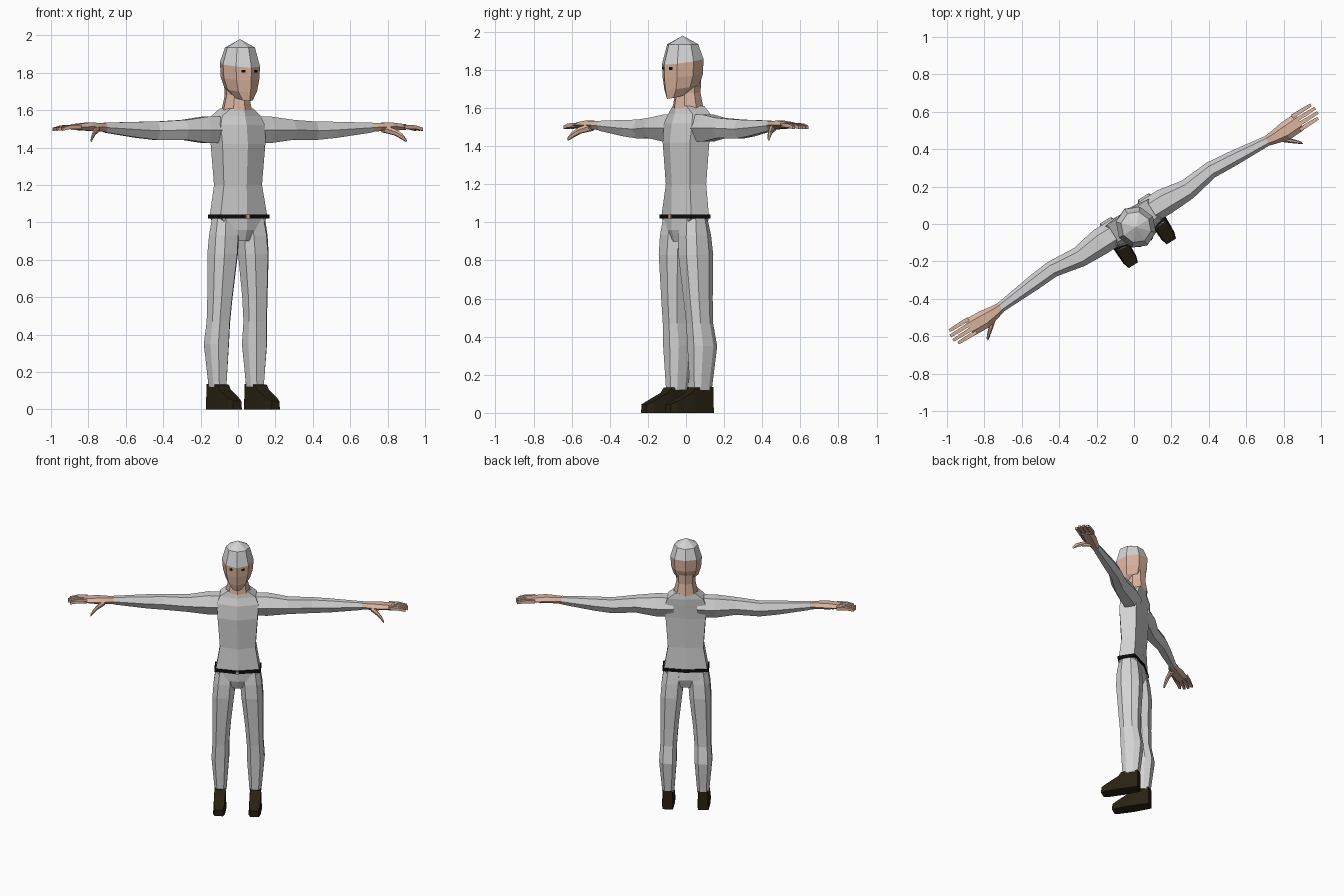
import bpy, bmesh, math
from mathutils import Matrix, Vector

cube = bpy.data.objects.get("Cube")
if cube:
    bpy.data.objects.remove(cube, do_unlink=True)

TURN = Matrix.Rotation(math.radians(32), 4, 'Z')


def material(name, r, g, b):
    m = bpy.data.materials.new(name)
    m.use_nodes = True
    m.diffuse_color = (r, g, b, 1)
    node = m.node_tree.nodes["Principled BSDF"]
    node.inputs["Base Color"].default_value = (r, g, b, 1)
    node.inputs["Roughness"].default_value = 0.9
    return m


cloth = material("pale_grey", .66, .66, .66)
skin = material("skin", .7, .45, .34)
leather = material("dark_brown", .022, .016, .006)
black = material("black", .004, .004, .004)


def loft(name, rings, mat):
    """Skin a closed body through equal-sized rings of points."""
    bm = bmesh.new()
    loops = [[bm.verts.new(p) for p in ring] for ring in rings]
    n = len(loops[0])
    for a, b in zip(loops, loops[1:]):
        for i in range(n):
            j = (i + 1) % n
            bm.faces.new((a[i], a[j], b[j], b[i]))
    bm.faces.new(loops[0])
    bm.faces.new(loops[-1])
    bmesh.ops.remove_doubles(bm, verts=bm.verts, dist=1e-5)
    bmesh.ops.recalc_face_normals(bm, faces=bm.faces)
    bm.transform(TURN)
    mesh = bpy.data.meshes.new(name)
    bm.to_mesh(mesh)
    bm.free()
    mesh.materials.append(mat)
    obj = bpy.data.objects.new(name, mesh)
    bpy.context.collection.objects.link(obj)
    return obj


def box(name, lo, hi, mat):
    return loft(name, [[(lo[0], lo[1], z), (hi[0], lo[1], z),
                        (hi[0], hi[1], z), (lo[0], hi[1], z)]
                       for z in (lo[2], hi[2])], mat)


def trunk(z, hw, fc, fm, bc, bm_):
    """Six-sided body section with a crease down front and back."""
    return [(0, fm, z), (hw, fc, z), (hw, bc, z),
            (0, bm_, z), (-hw, bc, z), (-hw, fc, z)]


def round8(z, cx, cy, hw, hd, tilt=0):
    """Eight-sided section with a point facing forward."""
    pts = []
    for i in range(8):
        a = i * math.pi / 4
        y = -hd * math.cos(a)
        pts.append((cx + hw * math.sin(a), cy + y, z + tilt * y))
    return pts


def limb8(z, cx, cy, hw, hd):
    """Eight-sided section with flat front, back and sides."""
    a, b = hw * .55, hd * .45
    return [(cx + x, cy + y, z) for x, y in
            ((-a, -hd), (a, -hd), (hw, -b), (hw, b),
             (a, hd), (-a, hd), (-hw, b), (-hw, -b))]


def arm6(x, cy, cz, hy, hz):
    """Six-sided section across an arm, ridged at front and back."""
    return [(x, cy + hy * u, cz + hz * v) for u, v in
            ((-1, 0), (-.5, 1), (.5, 1), (1, 0), (.5, -1), (-.5, -1))]


def rect(x, cy, cz, hy, hz):
    return [(x, cy + hy * u, cz + hz * v)
            for u, v in ((-1, -1), (1, -1), (1, 1), (-1, 1))]


def both(name, rings, mat):
    """Make the left part and its mirrored right twin."""
    loft("left_" + name, rings, mat)
    loft("right_" + name, [[(-p[0], p[1], p[2]) for p in r] for r in rings], mat)


# Shirt and hips
hip = (.148, -.06, -.09, .05, .07)
loft("shirt", [trunk(1.03, *hip),
               trunk(1.2, .12, -.05, -.088, .05, .062),
               trunk(1.42, .135, -.06, -.1, .06, .07),
               trunk(1.52, .14, -.05, -.088, .07, .08),
               trunk(1.57, .12, -.035, -.07, .075, .085),
               trunk(1.61, .07, -.04, -.065, .07, .09)], cloth)
loft("pelvis", [trunk(1.03, *hip),
                trunk(.96, .09, -.07, -.09, .07, .07),
                trunk(.9, .03, -.06, -.07, .05, .05)], cloth)

# Belt and buckle
loft("belt", [[(x * 1.06, y * 1.08, z) for x, y, _ in trunk(0, *hip)]
              for z in (1.02, 1.042)], black)
box("buckle", (-.012, -.104, 1.021), (.012, -.096, 1.041), skin)

# Trouser legs
both("trouser_leg", [limb8(1.03, .08, -.005, .068, .062),
                     limb8(.93, .09, -.003, .073, .077),
                     limb8(.83, .097, 0, .073, .083),
                     limb8(.6, .11, .006, .06, .07),
                     limb8(.47, .116, .012, .056, .064),
                     limb8(.35, .12, .026, .059, .072),
                     limb8(.12, .118, .018, .04, .054)], cloth)

# Boots
both("boot", [[(.12 - w, y, 0), (.12 + w, y, 0),
               (.12 + w * .85, y, h), (.12 - w * .85, y, h)]
              for y, w, h in ((.075, .036, .135), (-.04, .044, .132),
                              (-.06, .044, .105), (-.15, .04, .06),
                              (-.185, .029, .045))], leather)

# Sleeves
both("sleeve", [arm6(.08, .015, 1.495, .07, .07),
                arm6(.2, .015, 1.495, .072, .07),
                arm6(.34, .005, 1.495, .056, .053),
                arm6(.5, .027, 1.49, .045, .049),
                arm6(.62, .018, 1.495, .042, .043),
                arm6(.84, 0, 1.507, .028, .026)], cloth)

# Hands: palm, four fingers and a thumb
both("palm", [arm6(.83, 0, 1.507, .026, .024),
              arm6(.88, -.005, 1.51, .036, .022),
              arm6(.95, -.008, 1.512, .05, .022),
              arm6(1.04, -.004, 1.51, .05, .015)], skin)
for i, tip in enumerate((1.135, 1.15, 1.15, 1.14)):
    y = -.042 + .027 * i
    both("finger_%d" % (i + 1), [rect(1.02, y, 1.511, .011, .011),
                                 rect(1.09, y, 1.509, .01, .01),
                                 rect(tip, y, 1.498, .008, .008)], skin)
both("thumb", [arm6(.9, -.02, 1.502, .025, .02),
               arm6(.945, -.065, 1.483, .016, .016),
               arm6(.975, -.092, 1.46, .012, .014),
               arm6(.993, -.108, 1.438, .007, .008)], skin)

# Head, neck and cap of hair
brow = round8(1.845, 0, -.02, .107, .115, .15)
loft("hair", [round8(1.98, 0, -.02, 0, 0),
              round8(1.935, 0, -.02, .08, .086),
              brow], cloth)
loft("face", [brow,
              round8(1.77, 0, -.02, .101, .113, .1),
              round8(1.71, 0, -.027, .083, .1, .15),
              round8(1.665, 0, -.05, .045, .068, .25)], skin)
loft("neck", [round8(1.75, 0, .012, .07, .073),
              round8(1.68, 0, .012, .064, .07),
              round8(1.6, 0, .012, .083, .084)], skin)

# Eyes lie along the two front planes of the face
edge_a, edge_b = Vector((0, -.134, 0)), Vector((.074, -.1, 0))
along = edge_b - edge_a
out = Vector((along.y, -along.x, 0)).normalized()
eye = []
for z in (1.801, 1.816):
    quad = [edge_a + along * t + out * d + Vector((0, 0, z))
            for t, d in ((.4, -.004), (.65, -.004), (.65, .004), (.4, .004))]
    eye.append([tuple(p) for p in quad])
both("eye", eye, black)
